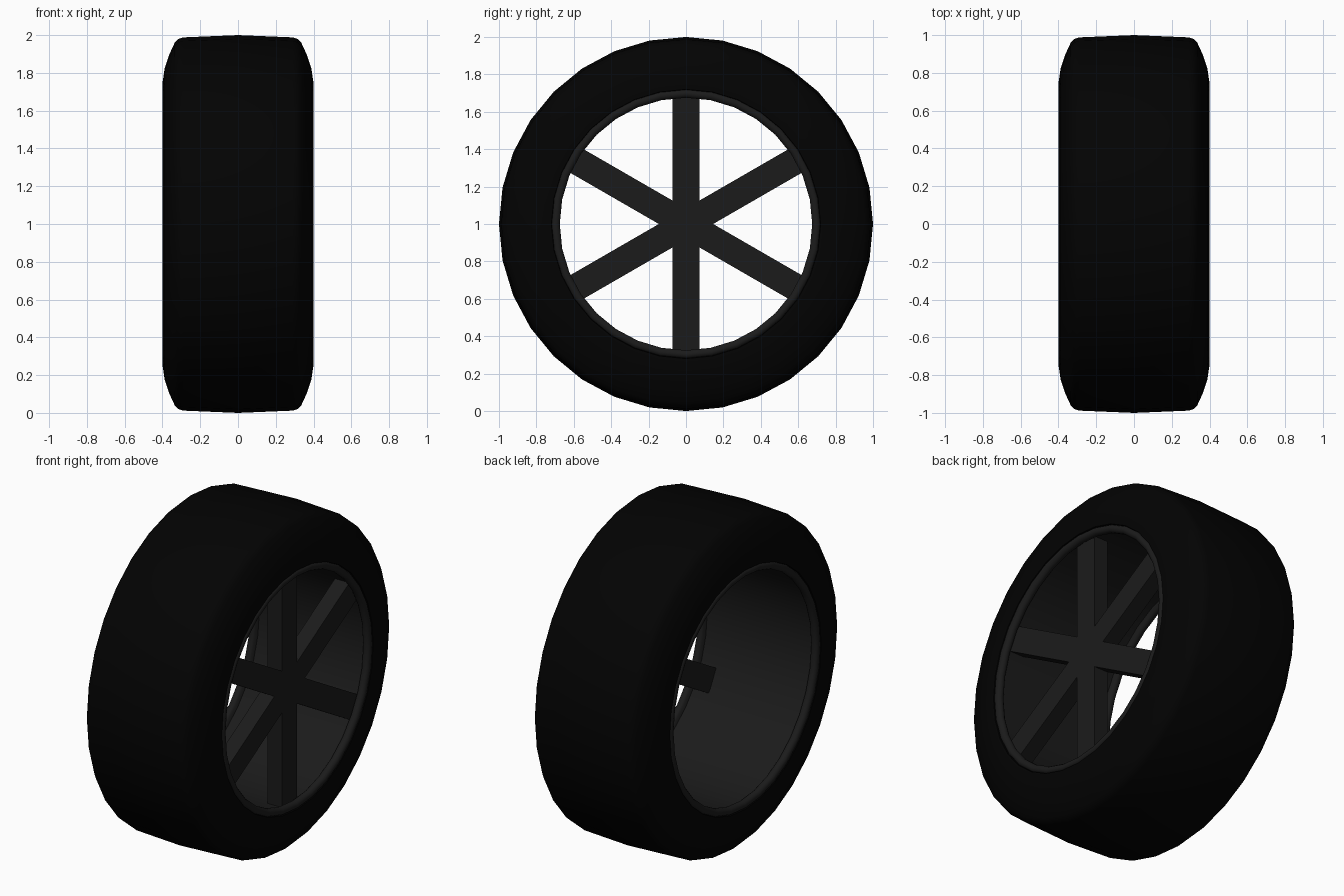
import bpy, bmesh
from math import pi, sin, cos, radians

if "Cube" in bpy.data.objects:
    bpy.data.objects.remove(bpy.data.objects["Cube"])

SIDES = 32
CENTRE_Z = 1.0


def material(name, value):
    mat = bpy.data.materials.new(name)
    mat.diffuse_color = (value, value, value, 1)
    mat.use_nodes = True
    mat.node_tree.nodes["Principled BSDF"].inputs["Base Color"].default_value = mat.diffuse_color
    return mat


def smooth(obj, angle=50):
    bpy.ops.object.select_all(action='DESELECT')
    obj.select_set(True)
    bpy.context.view_layer.objects.active = obj
    bpy.ops.object.shade_smooth_by_angle(angle=radians(angle))


def revolve(name, profile, mat):
    """Spin a closed (x, radius) profile around the axle (x axis)."""
    bm = bmesh.new()
    rings = []
    for i in range(SIDES):
        a = 2 * pi * i / SIDES
        rings.append([bm.verts.new((x, r * sin(a), r * cos(a))) for x, r in profile])
    n = len(profile)
    for i in range(SIDES):
        a, b = rings[i], rings[(i + 1) % SIDES]
        for j in range(n):
            k = (j + 1) % n
            bm.faces.new((a[j], a[k], b[k], b[j]))
    bmesh.ops.recalc_face_normals(bm, faces=bm.faces)
    mesh = bpy.data.meshes.new(name)
    bm.to_mesh(mesh)
    bm.free()
    obj = bpy.data.objects.new(name, mesh)
    bpy.context.collection.objects.link(obj)
    obj.location.z = CENTRE_Z
    mesh.materials.append(mat)
    smooth(obj)
    return obj


def mirrored(half):
    """Complete a profile half (x >= 0) with its mirror image."""
    return half + [(-x, r) for x, r in reversed(half) if x > 0]


rubber = material("rubber", 0.0008)
metal = material("dark_metal", 0.011)

# Tyre: slightly crowned tread, rounded shoulders, bulging sidewalls
revolve("tyre", mirrored([
    (0, 1.0), (0.29, 0.988), (0.315, 0.98), (0.335, 0.96), (0.365, 0.895),
    (0.388, 0.825), (0.40, 0.745), (0.397, 0.72), (0.37, 0.717)]), rubber)

# Rim: thin barrel with a rounded lip standing inwards on both sides
revolve("rim", mirrored([
    (0.37, 0.717), (0.388, 0.718), (0.397, 0.712), (0.401, 0.698), (0.396, 0.684),
    (0.384, 0.675), (0.368, 0.675), (0.357, 0.683), (0.351, 0.704)]), metal)

# Spokes: three full-diameter bars crossing at the hub, near the right face
for i in range(3):
    bpy.ops.mesh.primitive_cube_add(size=1, location=(0.296, 0, CENTRE_Z),
                                    rotation=(i * pi / 3, 0, 0))
    bar = bpy.context.object
    bar.name = f"spoke_bar_{i + 1}"
    bar.scale = (0.096, 0.145, 1.41)
    bar.data.materials.append(metal)
